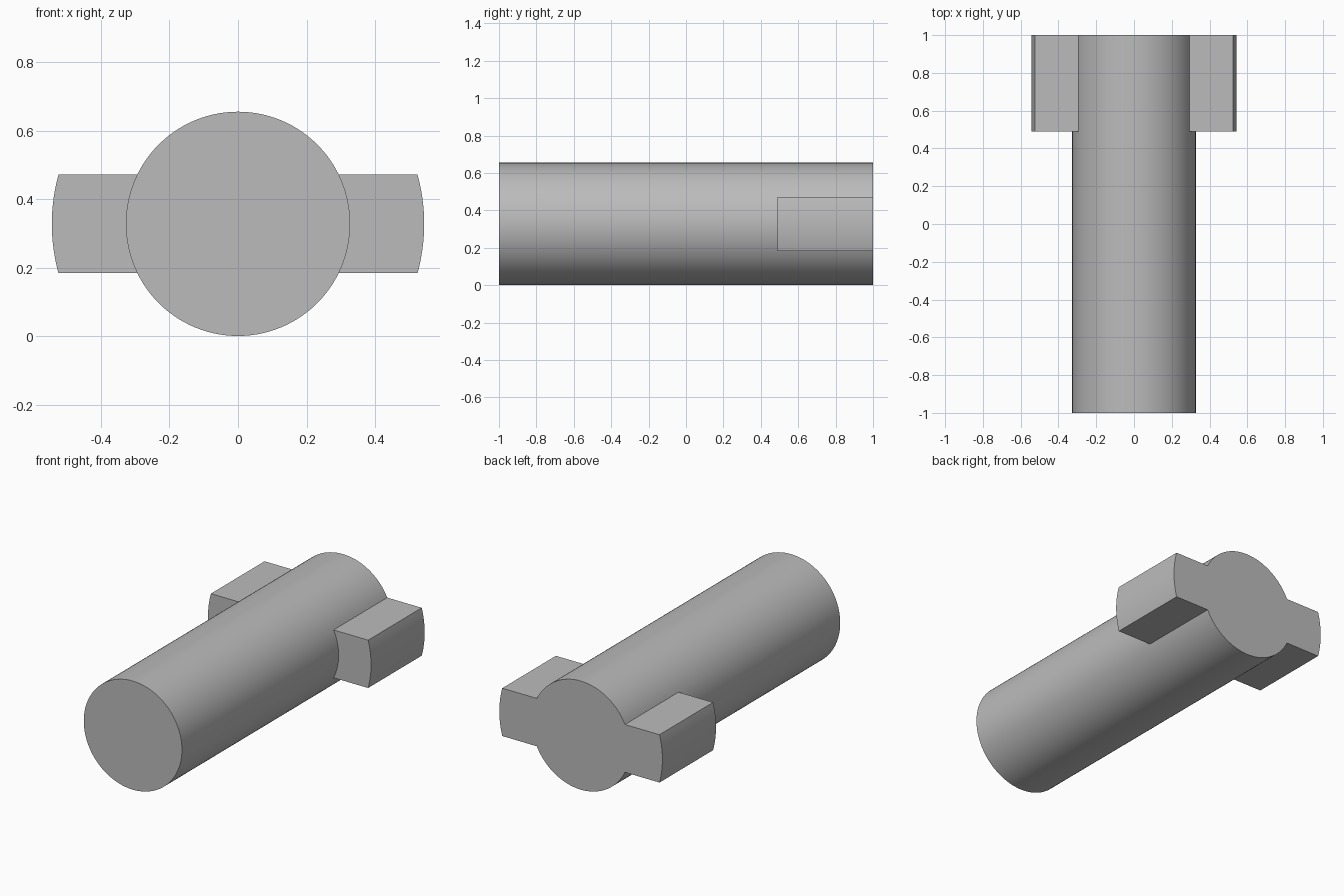
import bpy, bmesh
from math import sin, cos, pi, asin, radians

cube = bpy.data.objects.get("Cube")
if cube:
    bpy.data.objects.remove(cube, do_unlink=True)

RADIUS, LUG_RADIUS, LUG_HALF = 0.327, 0.543, 0.144
AXIS_Z = 0.328
FRONT, LUG_START, BACK = -1.0, 0.49, 1.0

steel = bpy.data.materials.new("plain_grey")
steel.use_nodes = True
grey = (0.5, 0.5, 0.5, 1)
steel.diffuse_color = grey
steel.node_tree.nodes["Principled BSDF"].inputs["Base Color"].default_value = grey


def span(start, end, steps):
    return [start + (end - start) * i / steps for i in range(steps + 1)]


bm = bmesh.new()


def arc(radius, angles, y):
    return [bm.verts.new((radius * cos(t), y, AXIS_Z + radius * sin(t))) for t in angles]


def bridge(a, b):
    for i in range(len(a) - 1):
        bm.faces.new((a[i], a[i + 1], b[i + 1], b[i]))


# Shaft outline, split where the lugs meet it
inner = asin(LUG_HALF / RADIUS)
outer = asin(LUG_HALF / LUG_RADIUS)
SIDE, CROWN = 16, 40
angles = (span(-inner, inner, SIDE)[:-1] + span(inner, pi - inner, CROWN)[:-1]
          + span(pi - inner, pi + inner, SIDE)[:-1]
          + span(pi + inner, 2 * pi - inner, CROWN)[:-1])
half = SIDE + CROWN

# Plain shaft and its front cap
front = arc(RADIUS, angles, FRONT)
middle = arc(RADIUS, angles, LUG_START)
bridge(front + front[:1], middle + middle[:1])
bm.faces.new(front)

# Keyed end: crown surfaces and two lugs, closed by one flush cap
cap = []
for side in range(2):
    first = side * half
    turn = side * pi
    mid_loop = [middle[(first + i) % len(middle)] for i in range(half + 1)]
    crown = arc(RADIUS, span(turn + inner, turn + pi - inner, CROWN), BACK)
    bridge(mid_loop[SIDE:], crown)
    lug_angles = span(turn - outer, turn + outer, SIDE)
    lug_front = arc(LUG_RADIUS, lug_angles, LUG_START)
    lug_back = arc(LUG_RADIUS, lug_angles, BACK)
    bridge(lug_front, lug_back)
    bridge(mid_loop[:SIDE + 1], lug_front)
    bm.faces.new((mid_loop[SIDE], crown[0], lug_back[-1], lug_front[-1]))
    cap.append((mid_loop[0], lug_front[0], lug_back, crown))
for side in range(2):
    root, tip, lug_back, _ = cap[side]
    previous_crown = cap[1 - side][3]
    bm.faces.new((root, tip, lug_back[0], previous_crown[-1]))
bm.faces.new([v for part in cap for v in part[2] + part[3]])

bmesh.ops.recalc_face_normals(bm, faces=bm.faces[:])
mesh = bpy.data.meshes.new("lugged_shaft")
bm.to_mesh(mesh)
bm.free()
mesh.materials.append(steel)
shaft = bpy.data.objects.new("lugged_shaft", mesh)
bpy.context.collection.objects.link(shaft)

# Smooth curved walls, crisp edges
bpy.context.view_layer.objects.active = shaft
shaft.select_set(True)
bpy.ops.object.shade_smooth_by_angle(angle=radians(30))
